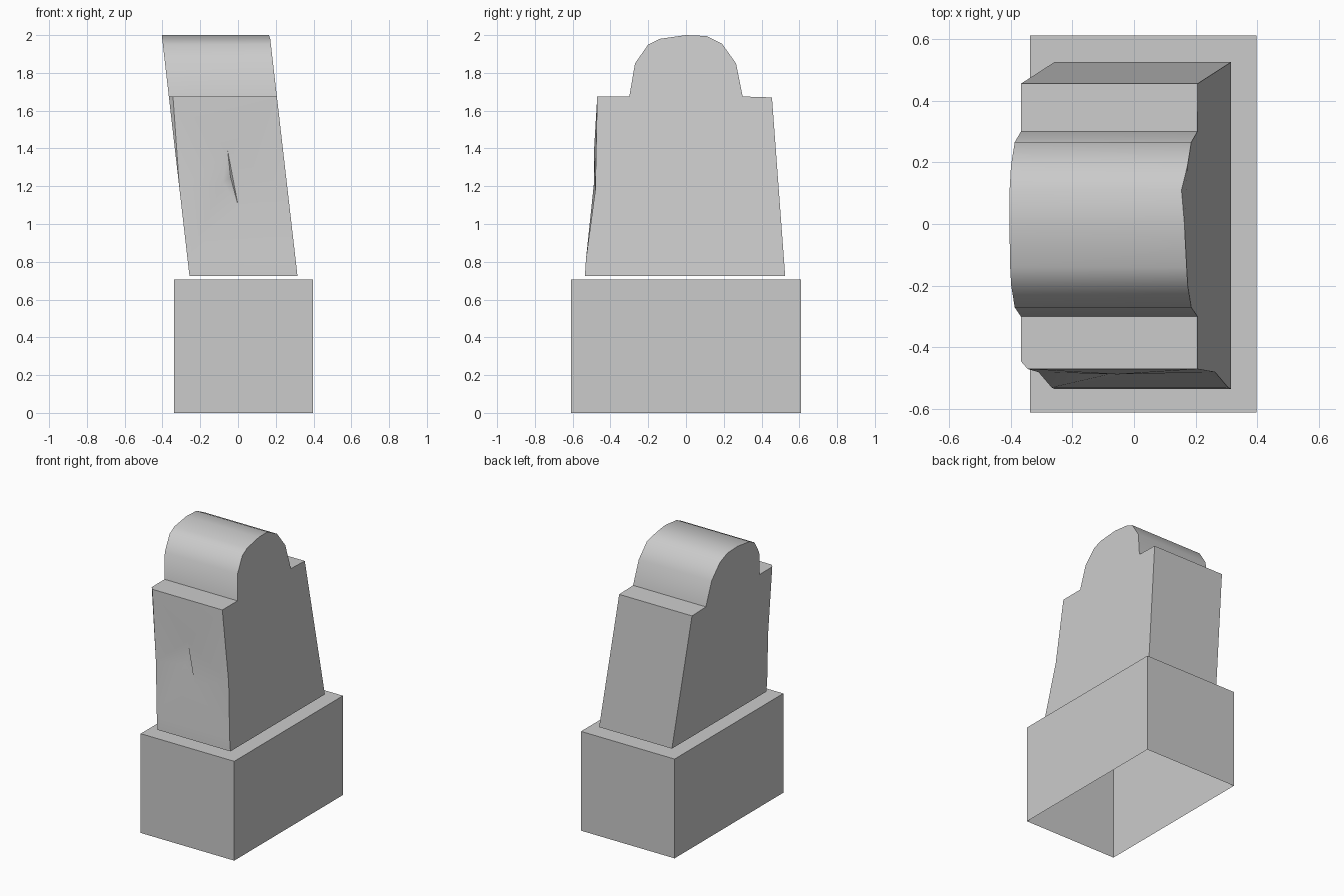
import bpy
import bmesh
import math

old = bpy.data.objects.get("Cube")
if old:
    bpy.data.objects.remove(old, do_unlink=True)

stone = bpy.data.materials.new("grey stone")
stone.use_nodes = True
GREY = (0.6, 0.6, 0.6, 1)
stone.diffuse_color = GREY
stone.node_tree.nodes["Principled BSDF"].inputs["Base Color"].default_value = GREY


def finish(bm, name, smooth=False):
    """Turn a bmesh into a named stone object."""
    bmesh.ops.recalc_face_normals(bm, faces=bm.faces)
    mesh = bpy.data.meshes.new(name)
    bm.to_mesh(mesh)
    bm.free()
    obj = bpy.data.objects.new(name, mesh)
    bpy.context.collection.objects.link(obj)
    mesh.materials.append(stone)
    if smooth:
        bpy.ops.object.select_all(action="DESELECT")
        obj.select_set(True)
        bpy.context.view_layer.objects.active = obj
        bpy.ops.object.shade_smooth_by_angle(angle=math.radians(40))
    return obj


# Plinth: a box with an open underside
bm = bmesh.new()
bmesh.ops.create_cube(bm, size=1)
for v in bm.verts:
    v.co.x = v.co.x * 0.735 + 0.03
    v.co.y *= 1.22
    v.co.z = (v.co.z + 0.5) * 0.705
bm.faces.ensure_lookup_table()
bmesh.ops.delete(bm, geom=[min(bm.faces, key=lambda f: f.calc_center_median().z)],
                 context="FACES_ONLY")
finish(bm, "plinth")

# Headstone: side profile (y, z) from the front foot, over the arch, to the back foot
profile = [(-0.535, 0.725), (-0.53, 0.81), (-0.48, 1.18), (-0.47, 1.675),
           (-0.30, 1.675), (-0.27, 1.85), (-0.20, 1.95), (-0.14, 1.98),
           (0, 2.0), (0.11, 1.995), (0.19, 1.955), (0.265, 1.85),
           (0.30, 1.675), (0.455, 1.67), (0.525, 0.725)]


def lean(z):
    """Sideways shift of the leaning stone at height z."""
    return -0.115 * (z - 0.725)


bm = bmesh.new()
left = [bm.verts.new((-0.257 + lean(z), y, z)) for y, z in profile]
right = [bm.verts.new((0.315 + lean(z), y, z)) for y, z in profile]
right[9].co.x -= 0.015   # worn end of the arch
right[8].co.x -= 0.005

# Chipped top corner at the front
corner = bm.verts.new((left[3].co.x, -0.445, 1.675))
left[3].co.x += 0.022

# Ledges, arch and back
bm.faces.new((corner, left[3], right[3], right[4], left[4]))
for i in range(4, len(profile) - 1):
    bm.faces.new((left[i], right[i], right[i + 1], left[i + 1]))
bm.faces.new((left[0], left[-1], right[-1], right[0]))

# Broad sides
bm.faces.new(left[:3] + [corner] + left[4:])
bm.faces.new(right)
bm.faces.new((left[2], left[3], corner))

# Worn front with a small chip in the middle
top = bm.verts.new((-0.055, -0.487, 1.39))
low = bm.verts.new((-0.08, -0.487, 1.22))
tip = bm.verts.new((0, -0.487, 1.10))
pit = bm.verts.new((-0.04, -0.465, 1.25))
l, r = left, right
for face in ((l[0], r[0], r[1], l[1]), (l[1], r[1], tip), (l[1], tip, low),
             (l[1], low, l[2]), (l[2], low, top), (l[2], top, l[3]),
             (l[3], top, r[3]), (top, r[2], r[3]), (top, tip, r[2]),
             (tip, r[1], r[2]), (top, low, pit), (low, tip, pit), (tip, top, pit)):
    bm.faces.new(face)
finish(bm, "headstone", smooth=True)
